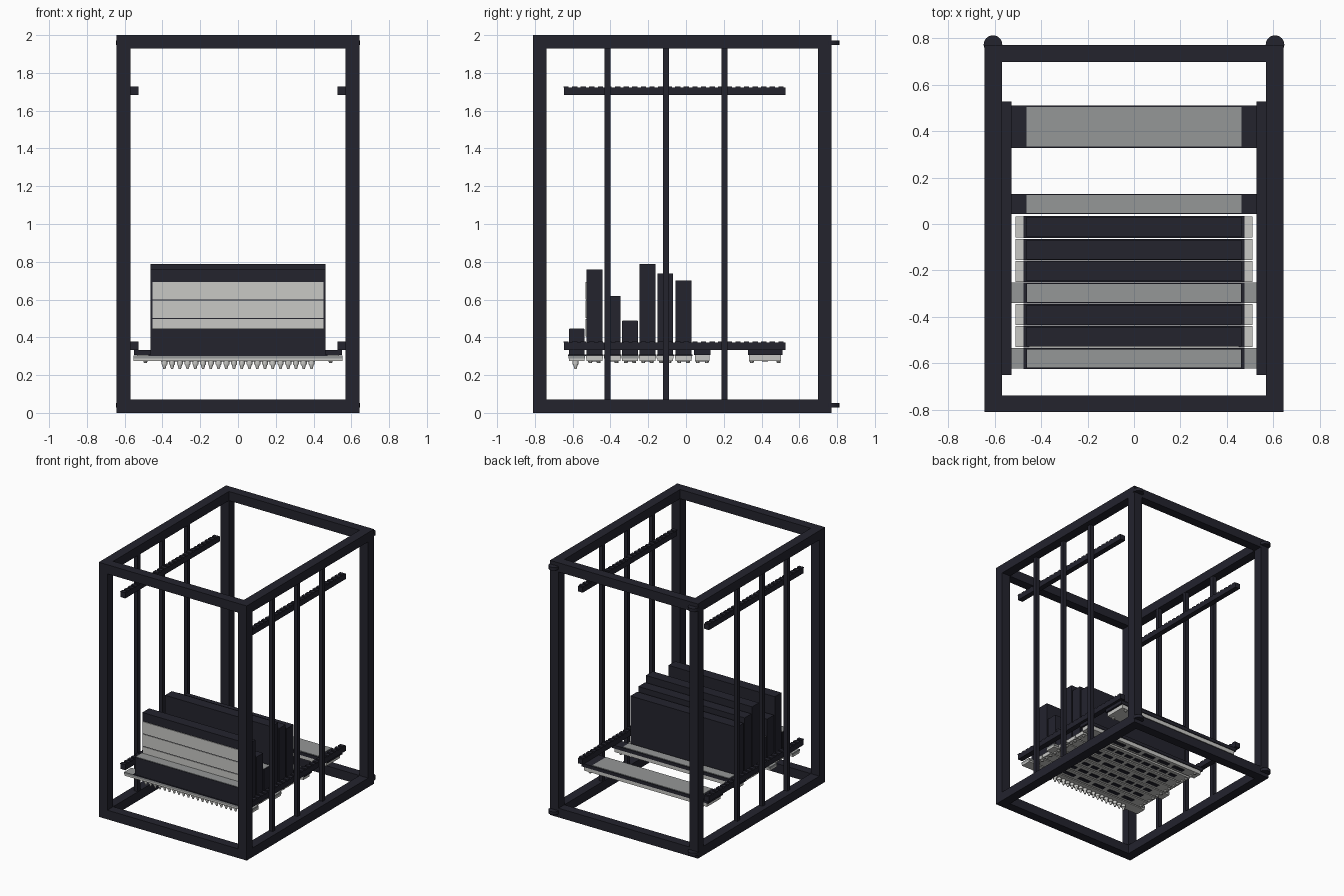
import bpy, bmesh, math
from mathutils import Matrix

if "Cube" in bpy.data.objects:
    bpy.data.objects.remove(bpy.data.objects["Cube"])


def material(name, c):
    m = bpy.data.materials.new(name)
    m.diffuse_color = (*c, 1)
    m.use_nodes = True
    m.node_tree.nodes["Principled BSDF"].inputs["Base Color"].default_value = m.diffuse_color
    return m


DARK = material("dark_steel", (0.017, 0.017, 0.027))
LIGHT = material("light_grey", (0.58, 0.58, 0.56))
MID = material("mid_grey", (0.30, 0.31, 0.31))


def add_box(bm, x0, x1, y0, y1, z0, z1):
    m = Matrix.Translation(((x0 + x1) / 2, (y0 + y1) / 2, (z0 + z1) / 2))
    m = m @ Matrix.Diagonal((x1 - x0, y1 - y0, z1 - z0, 1))
    bmesh.ops.create_cube(bm, size=1, matrix=m)


def add_cone(bm, x, y, z0, z1, r0, r1, n=12):
    bmesh.ops.create_cone(bm, cap_ends=True, segments=n, radius1=r0, radius2=r1,
                          depth=z1 - z0, matrix=Matrix.Translation((x, y, (z0 + z1) / 2)))


def finish(name, bm, mat):
    me = bpy.data.meshes.new(name)
    bm.to_mesh(me)
    bm.free()
    me.materials.append(mat)
    ob = bpy.data.objects.new(name, me)
    bpy.context.collection.objects.link(ob)
    return ob


def boxes(name, mat, *items):
    bm = bmesh.new()
    for b in items:
        add_box(bm, *b)
    return finish(name, bm, mat)


# outer frame: corner posts, side rails, cross rails
X, XI, Y0, Y1, T = 0.643, 0.568, -0.81, 0.77, 0.072
for s, side in ((-1, "left"), (1, "right")):
    xa, xb = sorted((s * X, s * XI))
    for n, ya, yb in (("front", Y0, Y0 + T), ("back", Y1 - T, Y1)):
        boxes(f"{side}_{n}_post", DARK, (xa, xb, ya, yb, T, 2 - T))
    for n, z in (("bottom", 0), ("top", 2 - T)):
        boxes(f"{side}_{n}_rail", DARK, (xa, xb, Y0, Y1, z, z + T))
    # slim uprights on each side
    xa, xb = sorted((s * 0.57, s * 0.603))
    for i, y in enumerate((-0.415, -0.105, 0.205)):
        boxes(f"{side}_upright_{i}", DARK, (xa, xb, y - 0.016, y + 0.016, T, 2 - T))
    # guide rails with a row of studs
    xa, xb = sorted((s * 0.528, s * 0.57))
    for n, z in (("lower", 0.333), ("upper", 1.683)):
        bm = bmesh.new()
        add_box(bm, xa, xb, -0.645, 0.528, z, z + 0.04)
        for k in range(26):
            y = -0.635 + k * 0.0455
            add_box(bm, xa, xb, y - 0.014, y + 0.014, z + 0.04, z + 0.046)
        finish(f"{side}_{n}_guide", bm, DARK)
    # hinge discs at the back corners
    for n, z in (("bottom", 0.028), ("top", 1.948)):
        bm = bmesh.new()
        add_cone(bm, s * 0.607, 0.772, z, z + 0.024, 0.04, 0.04, 32)
        finish(f"{side}_{n}_hinge", bm, DARK)
for n, ya, yb in (("front", Y0, Y0 + T), ("back", Y1 - T, Y1)):
    for m, z in (("bottom", 0), ("top", 2 - T)):
        boxes(f"{n}_{m}_rail", DARK, (-XI, XI, ya, yb, z, z + T))

# modules: y start, y end, block top height, has grey top
modules = [(-0.62, -0.537, 0.445, True), (-0.527, -0.443, 0.76, False),
           (-0.432, -0.348, 0.62, False), (-0.338, -0.255, 0.487, True),
           (-0.246, -0.162, 0.788, False), (-0.152, -0.068, 0.737, False),
           (-0.056, 0.03, 0.70, False)]
for i, (a, b, h, grey) in enumerate(modules):
    boxes(f"module_block_{i}", DARK, (-0.462, 0.462, a, b, 0.305, h))
    if grey:
        boxes(f"module_top_plate_{i}", MID, (-0.46, 0.46, a + 0.003, b - 0.003, h, h + 0.003))
    w = 0.553 if grey else 0.51
    boxes(f"module_base_{i}", MID if grey else LIGHT, (-w, w, a - 0.003, b + 0.003, 0.288, 0.304))
    boxes(f"module_underside_{i}", LIGHT, (-w, w, a, b, 0.275, 0.288))
    # dark seam around the base
    boxes(f"module_seam_{i}", DARK, (-0.475, 0.475, a - 0.004, b + 0.004, 0.302, 0.308))

# light front panels on the second block
boxes("front_panels", LIGHT, *[(-0.452, 0.452, -0.532, -0.526, z, z + 0.092)
                               for z in (0.404, 0.502, 0.60)])

# low trays at the rear
for i, (a, b) in enumerate(((0.042, 0.13), (0.328, 0.51))):
    boxes(f"tray_body_{i}", DARK, (-0.55, 0.55, a, b, 0.306, 0.332))
    boxes(f"tray_top_{i}", MID, (-0.462, 0.462, a + 0.006, b - 0.006, 0.332, 0.336))
    boxes(f"tray_base_{i}", LIGHT, (-0.535, 0.535, a + 0.006, b - 0.006, 0.276, 0.306))

# row of nozzles under the front module
bm = bmesh.new()
for k in range(20):
    x = -0.39 + k * 0.041
    add_cone(bm, x, -0.585, 0.255, 0.277, 0.016, 0.016)
    add_cone(bm, x, -0.585, 0.233, 0.255, 0.006, 0.012)
finish("nozzles", bm, LIGHT)

# dark slots and small feet beneath each module
slots, feet = bmesh.new(), bmesh.new()
spans = [(m[0], m[1]) for m in modules[1:]] + [(0.042, 0.13), (0.328, 0.51)]
for j, (a, b) in enumerate(spans):
    c = (a + b) / 2
    n = 6 + j % 3 * 2
    for k in range(n):
        x = -0.42 + 0.84 * (k + 0.5) / n
        add_box(slots, x - 0.3 / n, x + 0.3 / n, c - 0.016, c + 0.016, 0.271, 0.276)
    for x in (-0.49, 0.49):
        for y in (a + 0.02, b - 0.02):
            add_cone(feet, x, y, 0.264, 0.276, 0.009, 0.012, 10)
finish("underside_slots", slots, DARK)
finish("underside_feet", feet, LIGHT)
